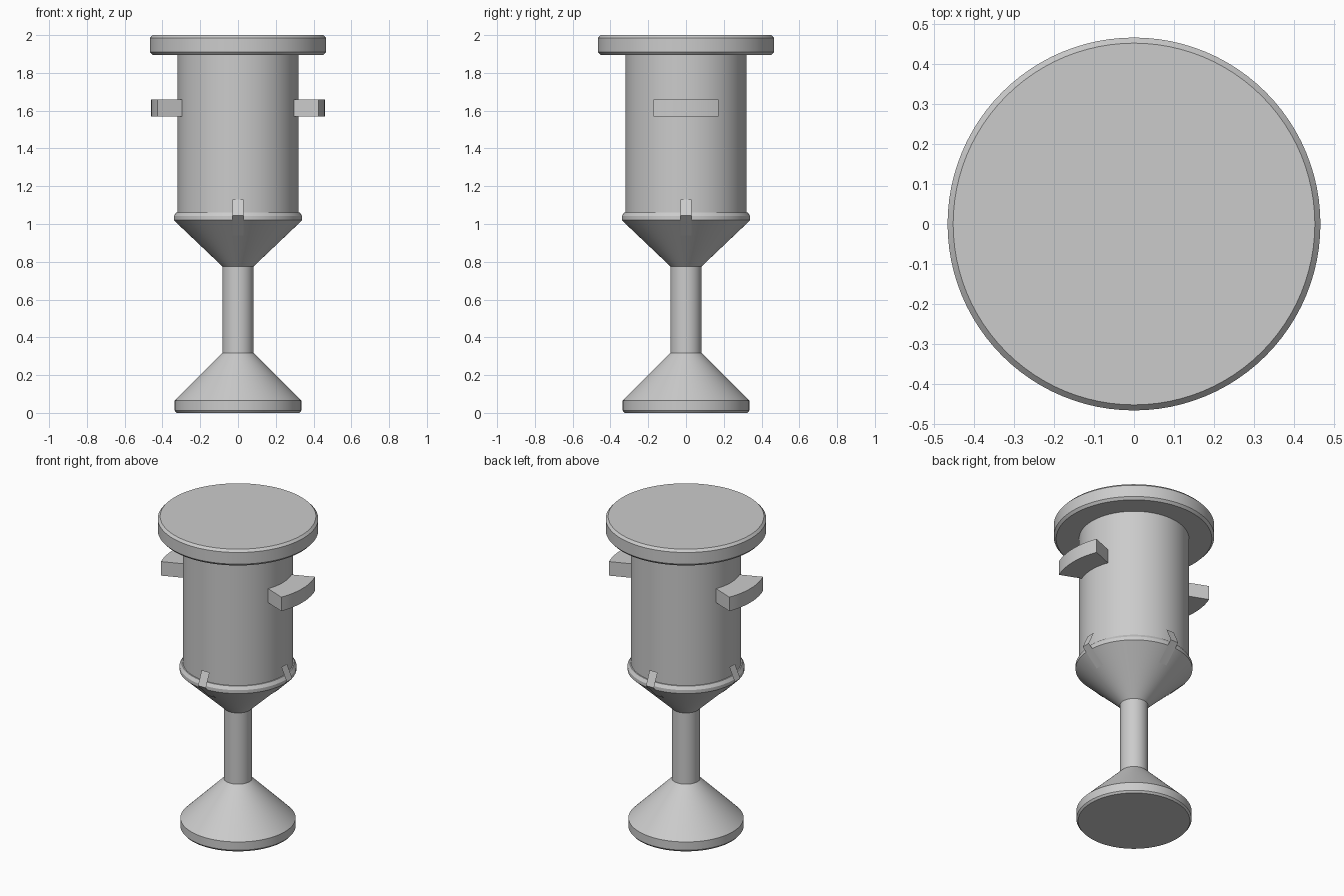
import bpy, bmesh, math
from mathutils import Matrix, Vector

cube = bpy.data.objects.get("Cube")
if cube:
    bpy.data.objects.remove(cube, do_unlink=True)

SEGMENTS = 96

grey = bpy.data.materials.new("plain_grey")
grey.use_nodes = True
colour = (0.6, 0.6, 0.6, 1)
grey.diffuse_color = colour
grey.node_tree.nodes["Principled BSDF"].inputs["Base Color"].default_value = colour


def finish(name, bm, fix_normals=True):
    """Turn a bmesh into a smooth-shaded object with sharp edges kept."""
    if fix_normals:
        bmesh.ops.recalc_face_normals(bm, faces=bm.faces)
    mesh = bpy.data.meshes.new(name)
    bm.to_mesh(mesh)
    bm.free()
    mesh.materials.append(grey)
    obj = bpy.data.objects.new(name, mesh)
    bpy.context.collection.objects.link(obj)
    bpy.ops.object.select_all(action="DESELECT")
    obj.select_set(True)
    bpy.context.view_layer.objects.active = obj
    bpy.ops.object.shade_smooth_by_angle(angle=math.radians(20))
    return obj


def lathe(name, profile):
    """Stack rings of (radius, height) and close both ends."""
    bm = bmesh.new()
    rings = []
    for radius, z in profile:
        circle = bmesh.ops.create_circle(bm, segments=SEGMENTS, radius=radius,
                                         matrix=Matrix.Translation((0, 0, z)))
        rings.append(circle["verts"])
    for low, high in zip(rings, rings[1:]):
        for i in range(SEGMENTS):
            j = (i + 1) % SEGMENTS
            bm.faces.new((low[i], low[j], high[j], high[i]))
    bm.faces.new(rings[0])
    bm.faces.new(rings[-1])
    return finish(name, bm)


def handle(name, turn):
    """Curved block concentric with the barrel."""
    bm = bmesh.new()
    half, steps = math.radians(21.8), 14
    angles = [turn - half + 2 * half * i / steps for i in range(steps + 1)]
    points = [(0.46, a) for a in angles] + [(0.3, a) for a in reversed(angles)]
    verts = [bm.verts.new((r * math.cos(a), r * math.sin(a), 1.57)) for r, a in points]
    face = bm.faces.new(verts)
    top = bmesh.ops.extrude_face_region(bm, geom=[face], use_keep_orig=True)["geom"]
    bmesh.ops.translate(bm, vec=(0, 0, 0.09),
                        verts=[v for v in top if isinstance(v, bmesh.types.BMVert)])
    return finish(name, bm)


def clip(name, turn):
    """Thin bent strip hooked over the rim."""
    bm = bmesh.new()
    spin = Matrix.Rotation(turn, 4, "Z")
    rows = [[bm.verts.new(spin @ Vector((r, y, z))) for y in (-0.028, 0.028)]
            for r, z in ((0.26, 0.94), (0.366, 1.045), (0.328, 1.13))]
    for low, high in zip(rows, rows[1:]):
        bm.faces.new((low[0], low[1], high[1], high[0]))
    return finish(name, bm, fix_normals=False)


# Foot, stem, funnel with rim, barrel and lid
lathe("foot", [(0.325, 0), (0.335, 0.012), (0.335, 0.065), (0.082, 0.318)])
lathe("stem", [(0.082, 0.31), (0.082, 0.78)])
lathe("funnel", [(0.082, 0.775), (0.34, 1.02), (0.34, 1.042), (0.327, 1.062)])
lathe("barrel", [(0.32, 1.05), (0.32, 1.9)])
lathe("lid", [(0.453, 1.895), (0.467, 1.91), (0.467, 1.985), (0.453, 2)])

# Side handles
for side, turn in (("left", 0), ("right", math.pi)):
    handle(side + "_handle", turn)

# Four rim clips
for i, side in enumerate(("left", "back", "right", "front")):
    clip(side + "_clip", i * math.pi / 2)
